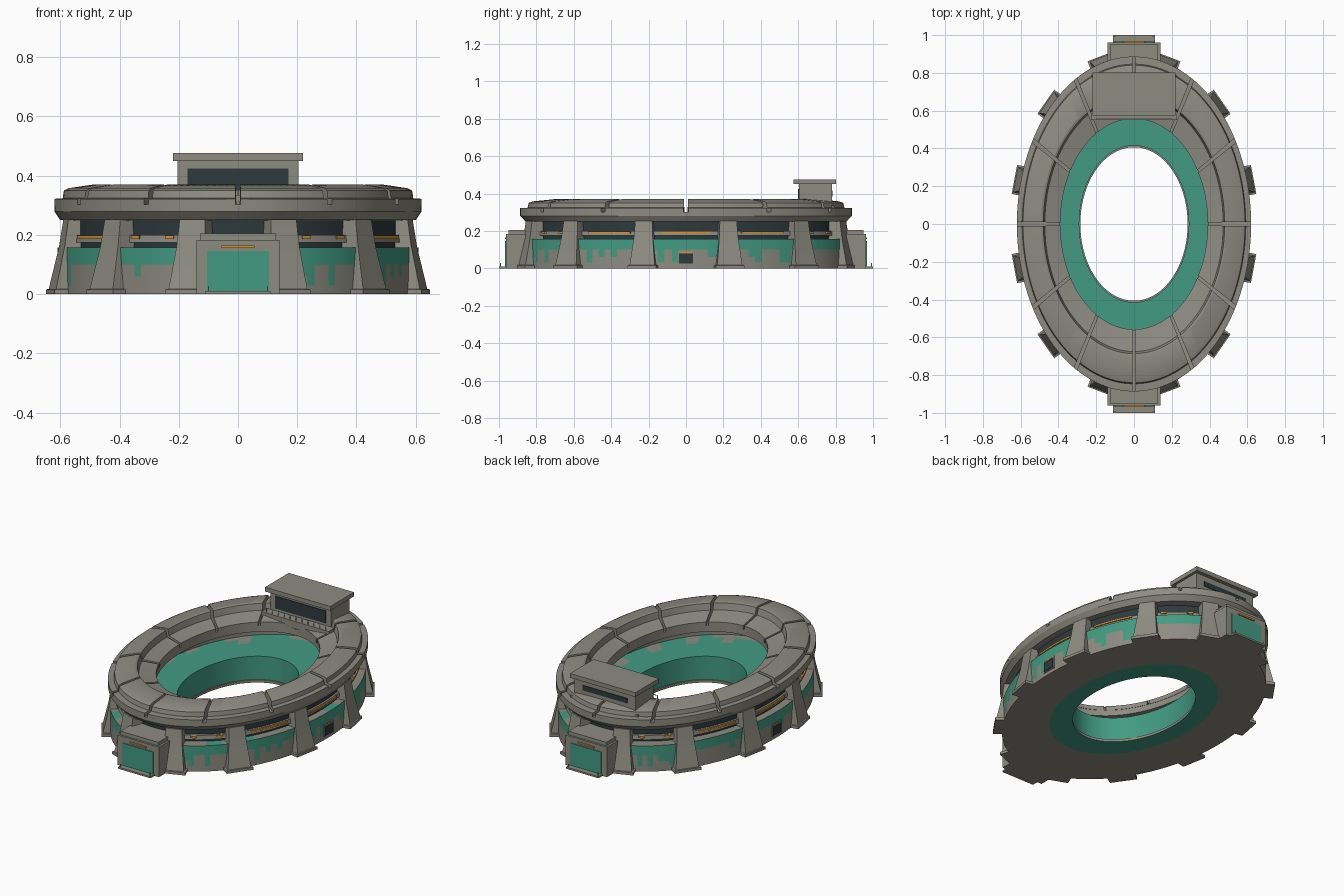
import bpy, bmesh, math, random
from mathutils import Vector

random.seed(4)
if "Cube" in bpy.data.objects:
    bpy.data.objects.remove(bpy.data.objects["Cube"])

K = 1.43          # ellipse stretch along y
SEGS = 144
parts = []


def material(name, rgb):
    m = bpy.data.materials.new(name)
    m.use_nodes = True
    m.diffuse_color = (*rgb, 1)
    m.node_tree.nodes["Principled BSDF"].inputs["Base Color"].default_value = (*rgb, 1)
    return m


GREY = material("concrete grey", (0.27, 0.262, 0.222))
GREEN = material("painted green", (0.054, 0.33, 0.225))
GLASS = material("dark glass", (0.026, 0.042, 0.048))
ORANGE = material("orange light", (0.68, 0.3, 0.03))
PALE = material("pale metal", (0.55, 0.55, 0.52))


def finish(name, bm, mats):
    bmesh.ops.recalc_face_normals(bm, faces=bm.faces)
    mesh = bpy.data.meshes.new(name)
    bm.to_mesh(mesh)
    bm.free()
    for m in mats:
        mesh.materials.append(m)
    ob = bpy.data.objects.new(name, mesh)
    bpy.context.collection.objects.link(ob)
    parts.append(ob)
    return ob


def ellipse(r, deg, z):
    t = math.radians(deg)
    return Vector((r * math.cos(t), K * r * math.sin(t), z))


def loft(bm, loops, closed):
    """Bridge equal loops; cap both ends unless the sweep is closed."""
    rows = [[bm.verts.new(p) for p in loop] for loop in loops]
    n = len(rows[0])
    for i in range(len(rows) if closed else len(rows) - 1):
        a, b = rows[i], rows[(i + 1) % len(rows)]
        for j in range(n):
            bm.faces.new((a[j], a[(j + 1) % n], b[(j + 1) % n], b[j]))
    if not closed:
        bm.faces.new(rows[0])
        bm.faces.new(rows[-1])


def ring(name, profile, mats, start=0, end=360, rule=None):
    """Sweep a closed (radius, height) profile round the ellipse."""
    closed = end - start >= 360
    n = max(2, round((end - start) * SEGS / 360))
    angles = [start + (end - start) * i / n for i in range(n if closed else n + 1)]
    bm = bmesh.new()
    loft(bm, [[ellipse(r, a, z) for r, z in profile] for a in angles], closed)
    if rule:
        for f in bm.faces:
            f.material_index = rule(f.calc_center_median())
    return finish(name, bm, mats)


def box(name, mat, x, y, z):
    bm = bmesh.new()
    loft(bm, [[(x[0], y[0], h), (x[1], y[0], h), (x[1], y[1], h), (x[0], y[1], h)]
              for h in z], False)
    return finish(name, bm, [mat])


# Lower drum: green upper band with paint drips outside, green deck and pit inside
drips = [random.choice((0.1, 0.1, 0.1, 0.06, 0.03)) for _ in range(SEGS)]
patches = [random.choice((0.42, 0.47, 0.47, 0.53, 0.6)) for _ in range(SEGS // 3)]


def paint(c):
    r = math.hypot(c.x, c.y / K)
    i = int(math.degrees(math.atan2(c.y / K, c.x)) % 360 * SEGS / 360) % SEGS
    if r > 0.6:
        return int(c.z > drips[i])
    if c.z > 0.15:
        return int(r < patches[i // 3])
    if c.z < 0.001:
        return int(r < 0.39)
    return int(r > 0.287 and c.z > 0.02)


ring("lower_drum", [(0.61, 0), (0.61, 0.03), (0.61, 0.06), (0.61, 0.1), (0.61, 0.157),
                    (0.54, 0.157), (0.48, 0.157), (0.43, 0.157), (0.39, 0.157),
                    (0.29, 0.157), (0.29, 0.015), (0.284, 0.015), (0.284, 0), (0.39, 0)],
     [GREY, GREEN], rule=paint)

# Window storey
ring("inner_wall", [(0.51, 0.155), (0.55, 0.155), (0.55, 0.25), (0.51, 0.25)], [GREY])
ring("window_band", [(0.545, 0.155), (0.563, 0.155), (0.563, 0.252), (0.545, 0.252)], [GLASS])
ring("window_sill", [(0.55, 0.175), (0.578, 0.175), (0.575, 0.2), (0.55, 0.2)], [GREY])
for bay in range(0, 360, 30):
    if bay in (90, 270):
        continue
    spans = [(-9, 9)] if bay % 180 in (0, 30, 150) else [(-8, -5), (5, 8)]
    for a, b in spans:
        ring("sill_light", [(0.57, 0.187), (0.583, 0.187), (0.583, 0.198), (0.57, 0.198)],
             [ORANGE], bay + a, bay + b)

# Roof: rim ring and twelve stepped panels with gaps between them
ring("roof_rim", [(0.392, 0.245), (0.6, 0.25), (0.62, 0.28), (0.62, 0.302), (0.392, 0.282)], [GREY])
for a in range(0, 360, 30):
    ring("roof_panel", [(0.39, 0.28), (0.62, 0.3), (0.62, 0.322), (0.592, 0.324),
                        (0.588, 0.35), (0.572, 0.358), (0.49, 0.37), (0.48, 0.366),
                        (0.472, 0.328), (0.39, 0.305)],
         [GREY], a + 0.8, a + 29.2)

# Tapered buttresses
for a in range(15, 360, 30):
    t = math.radians(a)
    n = Vector((math.cos(t) * K, math.sin(t), 0)).normalized()
    side = Vector((-n.y, n.x, 0))
    base = ellipse(0.62, a, 0)
    bm = bmesh.new()
    loops = []
    for z, out, w in ((0, 0.035, 0.078), (0.016, 0.035, 0.078), (0.018, 0.028, 0.068),
                      (0.16, -0.004, 0.052), (0.252, -0.018, 0.046)):
        p = base + Vector((0, 0, z))
        loops.append([p + n * out - side * w, p + n * out + side * w,
                      p - n * 0.08 + side * w, p - n * 0.08 - side * w])
    loft(bm, loops, False)
    finish("buttress", bm, [GREY])

# Entrance porches at both ends
for s, end in ((-1, "front"), (1, "back")):
    def span(a, b):
        return sorted((s * a, s * b))
    box(end + "_porch", GREY, (-0.14, 0.14), span(0.8, 0.962), (0, 0.183))
    box(end + "_porch_top", GREY, (-0.128, 0.128), span(0.8, 0.95), (0.18, 0.205))
    box(end + "_door", GREEN, (-0.105, 0.105), span(0.955, 0.967), (0.01, 0.145))
    box(end + "_door_light", ORANGE, (-0.055, 0.055), span(0.955, 0.969), (0.156, 0.165))
    box(end + "_step", GREY, (-0.11, 0.11), span(0.9, 1.0), (0, 0.01))
    for x in (-0.1, 0.1):
        box(end + "_step_post", PALE, (x - 0.002, x + 0.002), span(0.99, 0.994), (0.01, 0.028))

# Service hatches on the long sides
for s in (-1, 1):
    box("hatch_frame", GREY, sorted((s * 0.59, s * 0.614)), (-0.044, 0.044), (0.02, 0.095))
    box("hatch", GLASS, sorted((s * 0.6, s * 0.618)), (-0.037, 0.037), (0.026, 0.08))
    box("hatch_light", ORANGE, sorted((s * 0.6, s * 0.618)), (-0.03, 0.03), (0.083, 0.089))

# Control booth on the back of the roof
box("booth_base", GREY, (-0.228, 0.228), (0.55, 0.79), (0.29, 0.335))
box("booth", GREY, (-0.205, 0.205), (0.605, 0.78), (0.3, 0.452))
box("booth_roof", GREY, (-0.22, 0.22), (0.575, 0.803), (0.45, 0.476))
box("booth_front_window", GLASS, (-0.17, 0.17), (0.6, 0.61), (0.35, 0.425))
box("booth_back_window", GLASS, (-0.15, 0.15), (0.775, 0.784), (0.385, 0.415))

# Railing in front of the booth
box("booth_rail", PALE, (-0.2, 0.2), (0.558, 0.561), (0.359, 0.362))
for i in range(11):
    x = -0.2 + i * 0.04
    box("booth_rail_post", PALE, (x - 0.0015, x + 0.0015), (0.558, 0.561), (0.33, 0.36))

# Smooth the curved walls, keep hard edges
bpy.ops.object.select_all(action="DESELECT")
for ob in parts:
    ob.select_set(True)
bpy.context.view_layer.objects.active = parts[0]
bpy.ops.object.shade_smooth_by_angle(angle=math.radians(25))
